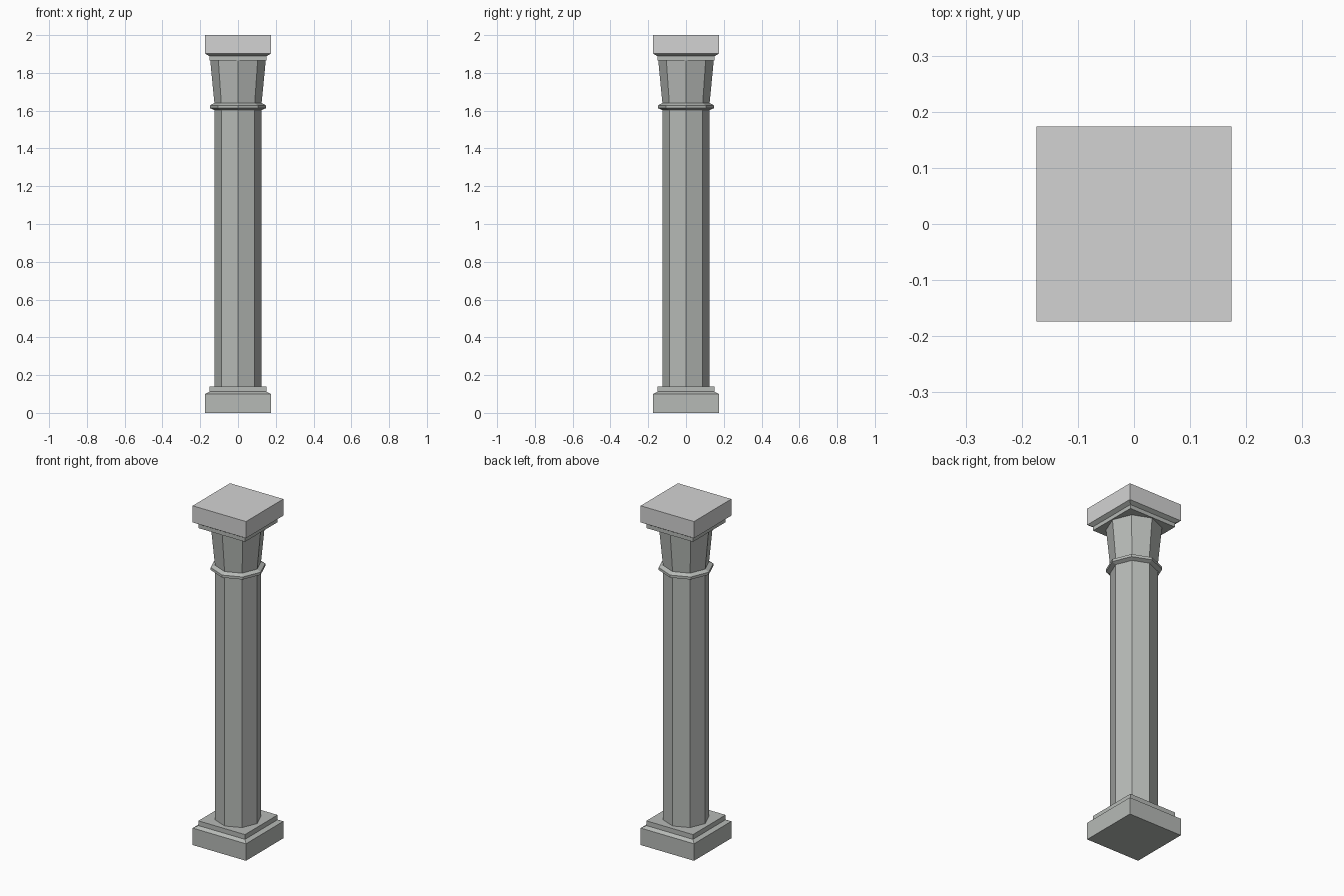
import bpy, math

cube = bpy.data.objects.get("Cube")
if cube:
    bpy.data.objects.remove(cube, do_unlink=True)


def material(name, rgb):
    mat = bpy.data.materials.new(name)
    mat.use_nodes = True
    mat.diffuse_color = (*rgb, 1)
    mat.node_tree.nodes["Principled BSDF"].inputs["Base Color"].default_value = (*rgb, 1)
    return mat


stone = material("grey stone", (0.47, 0.49, 0.47))
pale_stone = material("pale stone", (0.65, 0.65, 0.65))


def loft(name, sides, profile, mat, turn=0.0):
    """Stack flat-sided rings of (corner radius, height) and cap both ends."""
    verts, faces = [], []
    for radius, z in profile:
        for i in range(sides):
            a = turn + math.tau * i / sides
            verts.append((radius * math.cos(a), radius * math.sin(a), z))
    for r in range(len(profile) - 1):
        for i in range(sides):
            j = (i + 1) % sides
            low, high = r * sides, (r + 1) * sides
            faces.append((low + i, low + j, high + j, high + i))
    faces.append(tuple(reversed(range(sides))))
    faces.append(tuple(range(len(verts) - sides, len(verts))))
    mesh = bpy.data.meshes.new(name)
    mesh.from_pydata(verts, [], faces)
    mesh.materials.append(mat)
    obj = bpy.data.objects.new(name, mesh)
    bpy.context.collection.objects.link(obj)
    return obj


def square(name, profile, mat):
    """Square block from (half width, height) steps."""
    return loft(name, 4, [(h * math.sqrt(2), z) for h, z in profile], mat, math.pi / 4)


# Base: plinth with a shallow sloped ledge and a smaller step
square("plinth", [(0.174, 0), (0.174, 0.10), (0.152, 0.112), (0.152, 0.14)], stone)

# Octagonal shaft, corner forward
loft("shaft", 8, [(0.125, 0.14), (0.125, 1.61)], stone)

# Collar ring with chamfered rims
loft("collar", 8, [(0.125, 1.603), (0.148, 1.613), (0.148, 1.628), (0.125, 1.64)], stone)

# Flared capital
loft("capital", 8, [(0.125, 1.64), (0.147, 1.866)], stone)

# Moulding under the top slab, sloping out to meet it
square("capital_moulding", [(0.152, 1.866), (0.152, 1.889), (0.174, 1.902)], stone)

# Top slab
square("top_slab", [(0.174, 1.902), (0.174, 2.0)], pale_stone)
